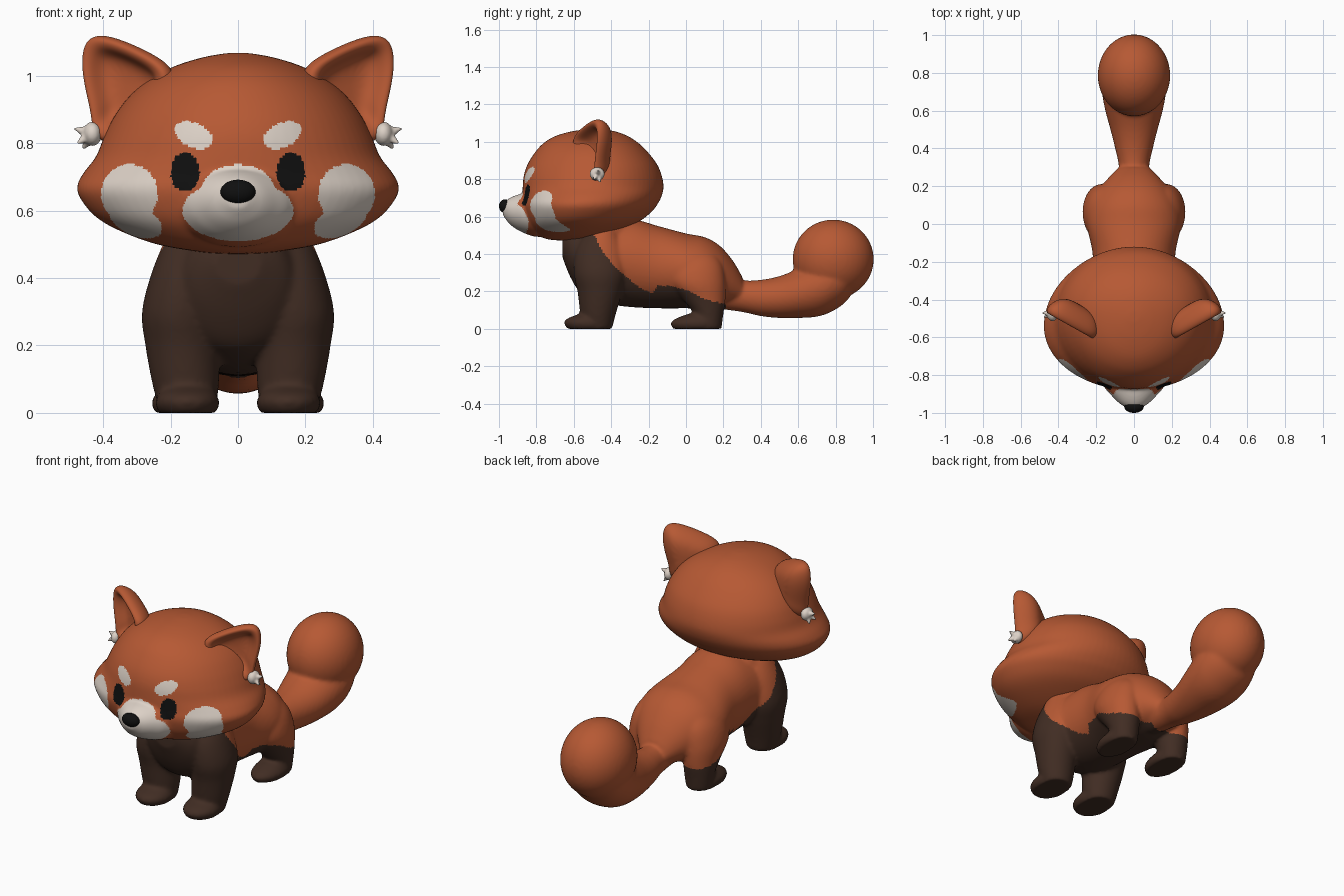
import bpy
import bmesh
import math
from mathutils import Matrix, Vector

cube = bpy.data.objects.get("Cube")
if cube:
    bpy.data.objects.remove(cube, do_unlink=True)


def material(name, rgb):
    mat = bpy.data.materials.new(name)
    mat.use_nodes = True
    colour = (*rgb, 1)
    mat.diffuse_color = colour
    shader = mat.node_tree.nodes["Principled BSDF"]
    shader.inputs["Base Color"].default_value = colour
    shader.inputs["Roughness"].default_value = 0.8
    return mat


RUST = material("rust fur", (0.47, 0.1, 0.034))
BROWN = material("dark brown fur", (0.053, 0.026, 0.017))
CREAM = material("cream fur", (0.72, 0.64, 0.57))
BLACK = material("black", (0.005, 0.005, 0.005))


def spline(rows, steps=5):
    """Smoothly interpolate rows of numbers."""
    for i in range(len(rows) - 1):
        near = (rows[max(i - 1, 0)], rows[i], rows[i + 1], rows[min(i + 2, len(rows) - 1)])
        for k in range(steps):
            t = k / steps
            yield [0.5 * (2 * b + (c - a) * t + (2 * a - 5 * b + 4 * c - d) * t ** 2
                          + (3 * b - a - 3 * c + d) * t ** 3) for a, b, c, d in zip(*near)]
    yield rows[-1]


def skin(bm, rings):
    """Join rings of points into a closed tube; return its side faces by ring and segment."""
    loops = [[bm.verts.new(p) for p in ring] for ring in rings]
    n = len(loops[0])
    sides = {}
    for k, (lower, upper) in enumerate(zip(loops, loops[1:])):
        for j in range(n):
            m = (j + 1) % n
            sides[k, j] = bm.faces.new((lower[j], lower[m], upper[m], upper[j]))
    bm.faces.new(loops[0])
    bm.faces.new(loops[-1])
    return sides


def loft(bm, axis, rows, side=1, n=48):
    """Rows: place on axis, centre x, other centre, x radius, minus radius, plus radius."""
    rings = []
    for row in spline([(*r, r[-1])[:6] for r in rows]):
        t, cx, c, rx, minus, plus = row
        ring = []
        for j in range(n):
            angle = math.tau * j / n
            s = math.sin(angle)
            x = side * (cx + rx * math.cos(angle))
            o = c + s * (plus if s > 0 else minus)
            ring.append((x, t, o) if axis == "y" else (x, o, t))
        rings.append(ring)
    skin(bm, rings)


def blob(bm, centre, radii):
    bmesh.ops.create_uvsphere(bm, u_segments=40, v_segments=24, radius=1,
                              matrix=Matrix.Translation(centre) @ Matrix.Diagonal((*radii, 1)))


def finish(name, bm, mats, voxel=0, smooth=8, rule=None):
    """Make the object, fuse its volumes if a voxel size is given, and colour faces by rule."""
    bmesh.ops.recalc_face_normals(bm, faces=bm.faces)
    obj = bpy.data.objects.new(name, bpy.data.meshes.new(name))
    bm.to_mesh(obj.data)
    bm.free()
    bpy.context.collection.objects.link(obj)
    if voxel:
        remesh = obj.modifiers.new("Fuse", "REMESH")
        remesh.mode = "VOXEL"
        remesh.voxel_size = voxel
        relax = obj.modifiers.new("Relax", "SMOOTH")
        relax.factor = 0.5
        relax.iterations = smooth
        graph = bpy.context.evaluated_depsgraph_get()
        fused = bpy.data.meshes.new_from_object(obj.evaluated_get(graph))
        obj.modifiers.clear()
        obj.data = fused
    obj.data.materials.clear()
    for mat in mats:
        obj.data.materials.append(mat)
    if rule:
        for face in obj.data.polygons:
            face.material_index = rule(face.center)
    obj.data.shade_smooth()
    return obj


# Body with legs and tail
bm = bmesh.new()
loft(bm, "y", [(-.66, 0, .44, .07, .06), (-.62, 0, .41, .14, .13), (-.57, 0, .38, .18, .18),
               (-.5, 0, .36, .215, .2), (-.4, 0, .35, .23, .22), (-.28, 0, .35, .22, .235),
               (-.15, 0, .33, .22, .22), (0, 0, .31, .25, .2), (.1, 0, .3, .235, .19),
               (.18, 0, .285, .19, .16), (.25, 0, .25, .13, .115), (.3, 0, .21, .08, .07)])
blob(bm, (0, -.45, .5), (.2, .17, .12))
for side in (-1, 1):
    # front leg and paw
    loft(bm, "z", [(0, .15, -.47, .08, .075), (.08, .155, -.47, .098, .095), (.2, .165, -.46, .11, .12),
                   (.3, .17, -.46, .115, .14), (.42, .15, -.46, .105, .13),
                   (.53, .13, -.45, .08, .08)], side)
    loft(bm, "z", [(0, .15, -.525, .085, .11), (.03, .15, -.53, .096, .122),
                   (.055, .15, -.53, .085, .105), (.08, .15, -.5, .06, .07)], side)
    # hind leg and paw
    loft(bm, "z", [(0, .17, .12, .07, .07), (.08, .17, .12, .08, .08), (.15, .17, .1, .09, .11),
                   (.25, .167, .06, .105, .15), (.35, .15, .05, .095, .14),
                   (.43, .12, .05, .06, .08)], side)
    loft(bm, "z", [(0, .17, .06, .077, .13), (.03, .17, .055, .087, .137),
                   (.055, .17, .06, .075, .115), (.08, .17, .09, .055, .08)], side)
# bushy tail with a round raised end
loft(bm, "y", [(.15, 0, .2, .08, .09), (.3, 0, .175, .08, .085), (.4, 0, .165, .1, .097),
               (.5, 0, .17, .125, .112), (.6, 0, .19, .152, .132), (.7, 0, .22, .17, .155),
               (.78, 0, .25, .17, .157), (.86, 0, .28, .14, .13), (.92, 0, .32, .07, .07)])
blob(bm, (0, .787, .372), (.192, .217, .212))

EDGE = [(-.5, .52), (-.45, .42), (-.38, .33), (-.25, .22), (-.18, .19), (-.15, .23),
        (-.08, .23), (.02, .2), (.1, .16), (.21, .13)]


def body_colour(p):
    """Brown chest, legs and belly below a stepped line; rust above and on the tail."""
    if p.y < EDGE[0][0]:
        return 1
    for (ya, za), (yb, zb) in zip(EDGE, EDGE[1:]):
        if p.y < yb:
            return int(p.z < za + (zb - za) * (p.y - ya) / (yb - ya))
    return 0


finish("body", bm, [RUST, BROWN], 0.01, 8, body_colour)

# Head: wide cheeks and a tapered muzzle
bm = bmesh.new()
HEAD = [(.47, .04, -.62, -.6, -.58), (.477, .11, -.73, -.5, -.6), (.5, .24, -.79, -.42, -.6),
        (.54, .35, -.835, -.32, -.57), (.58, .42, -.86, -.24, -.56), (.63, .464, -.875, -.18, -.55),
        (.67, .478, -.88, -.15, -.54), (.71, .46, -.875, -.13, -.52), (.76, .422, -.873, -.12, -.5),
        (.82, .397, -.867, -.13, -.48), (.88, .367, -.847, -.155, -.47), (.94, .322, -.81, -.2, -.47),
        (.99, .262, -.765, -.25, -.47), (1.03, .185, -.7, -.31, -.48), (1.056, .1, -.61, -.38, -.49),
        (1.068, .03, -.52, -.46, -.49)]
loft(bm, "z", [(z, 0, mid, rx, mid - front, back - mid) if back > mid else (z, 0, mid, rx, .03, .03)
               for z, rx, front, back, mid in HEAD], n=72)
loft(bm, "y", [(-.98, 0, .637, .03, .028), (-.965, 0, .635, .055, .048), (-.945, 0, .63, .083, .068),
               (-.915, 0, .625, .113, .087), (-.87, 0, .62, .153, .106), (-.8, 0, .62, .19, .128),
               (-.7, 0, .62, .2, .12)])


def inside(p, cx, cz, a, b, tilt=0):
    """True inside a tilted oval seen from the front, mirrored on both sides."""
    dx, dz = abs(p.x) - cx, p.z - cz
    c, s = math.cos(math.radians(tilt)), math.sin(math.radians(tilt))
    return ((dx * c + dz * s) / a) ** 2 + ((dz * c - dx * s) / b) ** 2 < 1


EYE = (.157, .715, .043, .058)
PATCHES = [(.132, .824, .06, .036, 25), (.322, .65, .084, .088), (.305, .572, .085, .045, 25),
           (0, .6, .165, .09), (0, .66, .108, .077)]


def head_colour(p):
    if p.y > -.58:
        return 0
    if inside(p, *EYE):
        return 2
    return int(any(inside(p, *patch) for patch in PATCHES))


finish("head", bm, [RUST, CREAM, BLACK], 0.008, 8, head_colour)

# Nose
bm = bmesh.new()
blob(bm, (0, -.967, .656), (.052, .033, .036))
finish("nose", bm, [BLACK])

# Ears: cupped shells with a cream rim, and tufts at their outer base
OUTLINE = [(.19, 1.02), (.28, 1.075), (.36, 1.11), (.425, 1.128), (.465, 1.105), (.472, 1.03),
           (.457, .95), (.44, .88), (.435, .81), (.38, .79), (.3, .85), (.22, .93)]
CUP = [(.4, .12), (.78, .09), (.97, .045), (1, .015), (.92, -.01), (.72, 0), (.58, .04), (.3, .055)]
RIM_RINGS, RIM_SEGMENTS = range(2, 5), range(0, 8)
SPIKES = [(1, .1, .3), (.8, -.3, -.5), (.5, .3, -.8)]
for side, label in ((1, "left"), (-1, "right")):
    bm = bmesh.new()
    rings = []
    for scale, depth in CUP:
        ring = []
        for x, z in OUTLINE:
            x, z = .355 + (x - .355) * scale, .97 + (z - .97) * scale
            y = -.6 + (x - .22) * .56
            ring.append((side * (x - .49 * depth), y + .87 * depth, z))
        rings.append(ring)
    for (k, j), face in skin(bm, rings).items():
        face.material_index = int(k in RIM_RINGS and j in RIM_SEGMENTS)
    ear = finish(label + "_ear", bm, [])
    for mat in (RUST, CREAM):
        ear.data.materials.append(mat)
    subsurf = ear.modifiers.new("Round", "SUBSURF")
    subsurf.levels = subsurf.render_levels = 3

    bm = bmesh.new()
    base = Vector((side * .432, -.475, .828))
    blob(bm, base, (.028, .04, .036))
    for x, y, z in SPIKES:
        aim = Vector((side * x, y, z)).normalized()
        turn = aim.to_track_quat("Z", "Y").to_matrix().to_4x4()
        bmesh.ops.create_cone(bm, cap_ends=True, segments=16, radius1=.026, radius2=.004, depth=.06,
                              matrix=Matrix.Translation(base + aim * .026) @ turn)
    finish(label + "_ear_tuft", bm, [CREAM], 0.005, 3)
